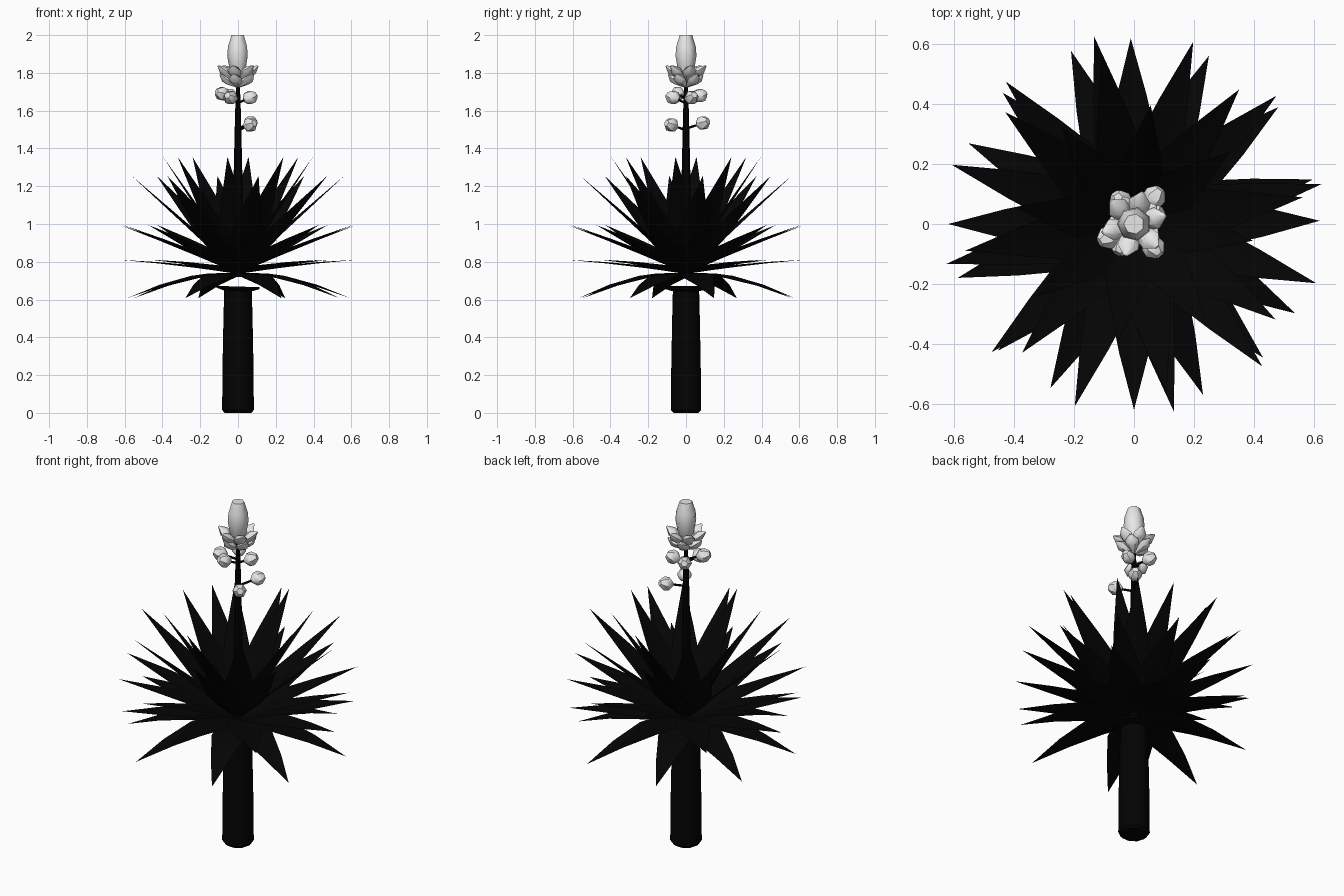
import bpy, bmesh, math
from mathutils import Vector

if "Cube" in bpy.data.objects:
    bpy.data.objects.remove(bpy.data.objects["Cube"])

def material(name, c):
    m = bpy.data.materials.new(name)
    m.diffuse_color = (*c, 1)
    m.use_nodes = True
    m.node_tree.nodes["Principled BSDF"].inputs["Base Color"].default_value = m.diffuse_color
    return m

LEAF = material("dark leaf", (0.0014, 0.0014, 0.0014))
BARK = material("dark bark", (0.0008, 0.0008, 0.0008))
BLOOM = material("pale bloom", (0.8, 0.8, 0.8))

def finish(name, bm, mat, angle=35):
    me = bpy.data.meshes.new(name)
    bm.to_mesh(me)
    bm.free()
    me.materials.append(mat)
    ob = bpy.data.objects.new(name, me)
    bpy.context.collection.objects.link(ob)
    bpy.ops.object.select_all(action='DESELECT')
    ob.select_set(True)
    bpy.context.view_layer.objects.active = ob
    bpy.ops.object.shade_smooth_by_angle(angle=math.radians(angle))
    return ob

def lathe(bm, origin, axis, profile, sides, flat=1.0):
    """Closed spun shape: profile is (radius, distance along axis)."""
    origin, axis = Vector(origin), Vector(axis).normalized()
    q = axis.to_track_quat('Z', 'Y')
    rings = []
    for r, h in profile:
        rings.append([bm.verts.new(origin + q @ Vector((
            r * math.cos(2 * math.pi * i / sides),
            r * flat * math.sin(2 * math.pi * i / sides), h))) for i in range(sides)])
    for a, b in zip(rings, rings[1:]):
        for i in range(sides):
            j = (i + 1) % sides
            bm.faces.new((a[i], a[j], b[j], b[i]))
    bm.faces.new(rings[0][::-1])
    bm.faces.new(rings[-1])

def leaf(bm, ang, base, mid, tip, half):
    """Folded pointed blade along a curve given by (radius, height) points."""
    a = math.radians(ang)
    out, side = Vector((math.cos(a), math.sin(a), 0)), Vector((-math.sin(a), math.cos(a), 0))
    rows = []
    for t, w in ((0, 0.45), (0.18, 0.9), (0.36, 1.0), (0.68, 0.57)):
        r, z = [(1-t)**2 * base[k] + 2*t*(1-t) * mid[k] + t*t * tip[k] for k in (0, 1)]
        dr, dz = [(1-t) * (mid[k] - base[k]) + t * (tip[k] - mid[k]) for k in (0, 1)]
        n = (out * -dz + Vector((0, 0, dr))).normalized()
        c = out * r + Vector((0, 0, z))
        rows.append([bm.verts.new(c + side * (s * w * half) + n * (abs(s) * 0.012 * w))
                     for s in (1, 0, -1)])
    for p, q in zip(rows, rows[1:]):
        for i in (0, 1):
            bm.faces.new((p[i], p[i+1], q[i+1], q[i]))
    end = bm.verts.new(out * tip[0] + Vector((0, 0, tip[1])))
    for i in (0, 1):
        bm.faces.new((rows[-1][i], rows[-1][i+1], end))

# trunk and its thin collar
bm = bmesh.new()
lathe(bm, (0, 0, 0), (0, 0, 1),
      [(0.07, 0), (0.084, 0.015), (0.082, 0.25), (0.077, 0.5), (0.073, 0.655)], 10)
finish("trunk", bm, BARK, 40)
bm = bmesh.new()
lathe(bm, (0, 0, 0.645), (0.03, 0, 1), [(0.075, 0), (0.12, 0.014), (0.12, 0.024)], 10)
finish("trunk_collar", bm, BARK)

# leaf rings: leaf angles, base, middle, tip, half width
rings = [
    ("drooping_leaves", (14, 66, 110, 154, -163, -117, -68, -29),
     (0.03, 0.735), (0.3, 0.725), (0.615, 0.607), 0.09),
    ("flat_leaves", (1, 39, 91, 135, 180, -137, -90, -46),
     (0.03, 0.74), (0.32, 0.785), (0.62, 0.81), 0.088),
    ("spreading_leaves", range(12, 372, 30),
     (0.03, 0.75), (0.3, 0.865), (0.64, 0.995), 0.085),
    ("rising_leaves", (9, 52, 101, 139, -171, -131, -79, -34),
     (0.03, 0.76), (0.25, 0.96), (0.57, 1.255), 0.09),
    ("upright_leaves", range(-8, 352, 45),
     (0.03, 0.78), (0.17, 1.0), (0.4, 1.355), 0.088),
]
for name, angles, base, mid, tip, half in rings:
    bm = bmesh.new()
    for ang in angles:
        leaf(bm, ang, base, mid, tip, half)
    finish(name, bm, LEAF)

# flower stalk
bm = bmesh.new()
lathe(bm, (0, 0, 0.72), (0, 0, 1), [(0.03, 0), (0.024, 0.5), (0.016, 0.85), (0.009, 1.05)], 8)
finish("flower_stalk", bm, BARK)

# top bud
bm = bmesh.new()
lathe(bm, (0, 0, 1.76), (0, 0, 1),
      [(0.015, 0), (0.045, 0.06), (0.057, 0.13), (0.053, 0.18), (0.034, 0.24)], 7)
finish("top_bud", bm, BLOOM, 60)

# open blooms around the top bud
bm = bmesh.new()
for n, start, z, rise, length in ((6, 15, 1.75, 0.8, 0.14), (5, 40, 1.72, 0.75, 0.12)):
    for i in range(n):
        a = math.radians(start + 360 * i / n)
        d = Vector((math.cos(a), math.sin(a), rise))
        lathe(bm, (0, 0, z), d, [(0.006, 0.01), (0.033, length * 0.5),
              (0.036, length * 0.72), (0.006, length)], 6, 0.7)
finish("bloom_cluster", bm, BLOOM, 45)

# side buds with their stems
buds = [(0.065, -0.078, 1.525), (0.068, 0.09, 1.535), (-0.085, -0.045, 1.69),
        (-0.045, 0.075, 1.68), (-0.04, -0.07, 1.67), (0.065, 0.03, 1.67)]
bm, stems = bmesh.new(), bmesh.new()
for x, y, z in buds:
    p, d = Vector((x, y, z)), Vector((x, y, 0.03))
    d.normalize()
    lathe(bm, p - d * 0.04, d, [(0.012, 0), (0.036, 0.022), (0.038, 0.05), (0.018, 0.075)], 6)
    root = Vector((0, 0, z - 0.03))
    v = p - d * 0.03 - root
    lathe(stems, root, v, [(0.007, 0), (0.006, v.length)], 5)
finish("side_buds", bm, BLOOM, 45)
finish("side_bud_stems", stems, BARK)
